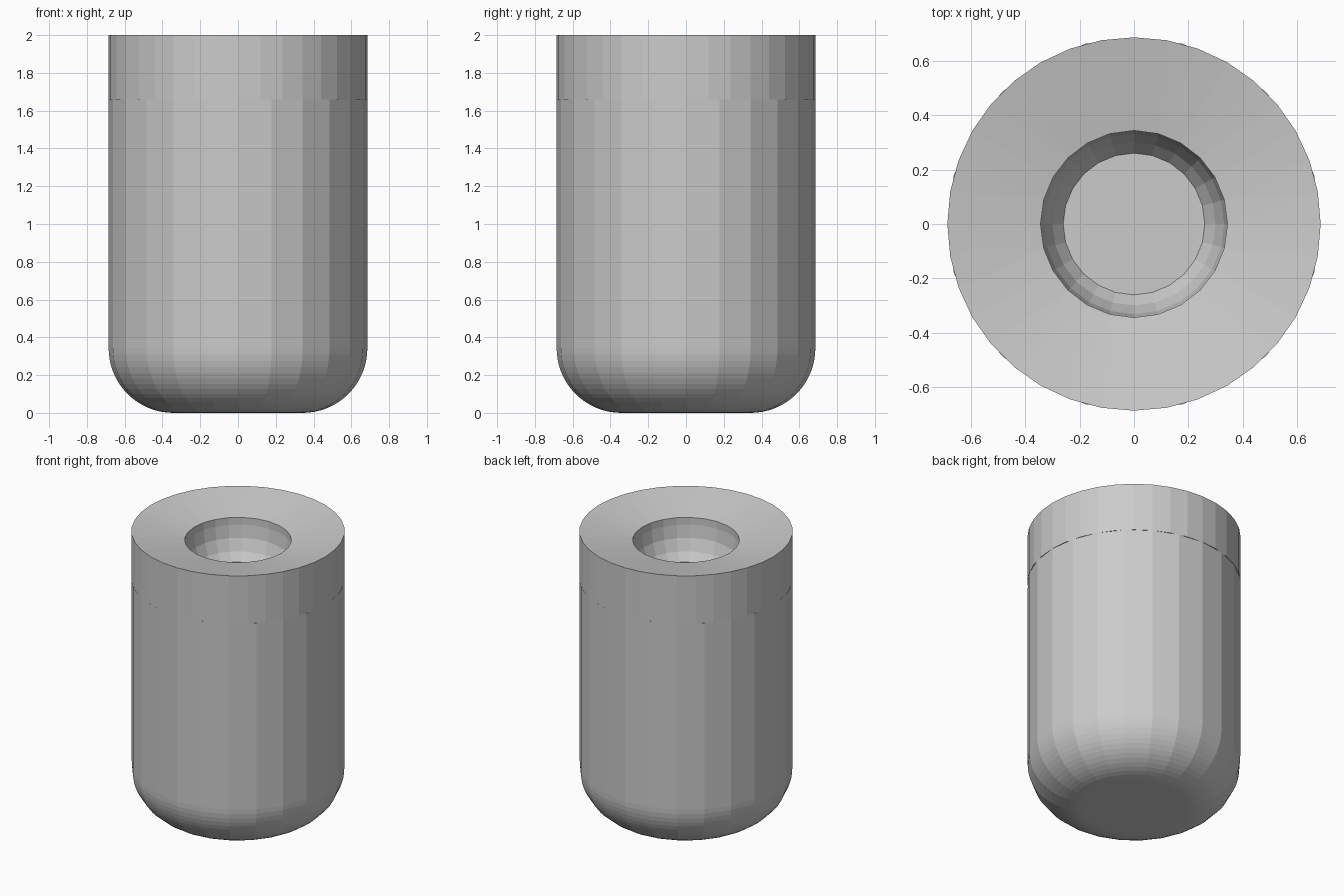
import bpy, bmesh
from math import sin, cos, pi

if "Cube" in bpy.data.objects:
    bpy.data.objects.remove(bpy.data.objects["Cube"])

R = 0.685        # outer radius
SEAM = 1.66      # height where the cap meets the body


def ring(bm, r, z, n):
    """Closed loop of n edges."""
    vs = [bm.verts.new((r * cos(2 * pi * i / n), r * sin(2 * pi * i / n), z))
          for i in range(n)]
    return vs, [bm.edges.new((vs[i], vs[(i + 1) % n])) for i in range(n)]


def bridge(bm, a, b):
    bmesh.ops.bridge_loops(bm, edges=a[1] + b[1])


def finish(bm, name):
    bmesh.ops.recalc_face_normals(bm, faces=bm.faces)
    mesh = bpy.data.meshes.new(name)
    bm.to_mesh(mesh)
    bm.free()
    ob = bpy.data.objects.new(name, mesh)
    bpy.context.collection.objects.link(ob)
    return ob


# Body: 24-sided cup shape with a rounded foot and a flat closed top
bm = bmesh.new()
F = R / 2
steps = 16
profile = [(R - F + F * sin(pi / 2 * i / steps), F - F * cos(pi / 2 * i / steps))
           for i in range(steps + 1)] + [(R, SEAM)]
rings = [ring(bm, r, z, 24) for r, z in profile]
for a, b in zip(rings, rings[1:]):
    bridge(bm, a, b)
bm.faces.new(rings[0][0])
bm.faces.new(rings[-1][0])
finish(bm, "body")

# Cap: 36-sided collar, dished top, 24-sided rounded opening
bm = bmesh.new()
low, high = ring(bm, R, SEAM, 36), ring(bm, R, 2.0, 36)
hole = [ring(bm, r, z, 24) for r, z in
        [(0.343, 1.936), (0.343, 1.885), (0.331, 1.796), (0.299, 1.715), (0.26, SEAM)]]
chain = [low, high] + hole + [low]
for a, b in zip(chain, chain[1:]):
    bridge(bm, a, b)
finish(bm, "cap")
